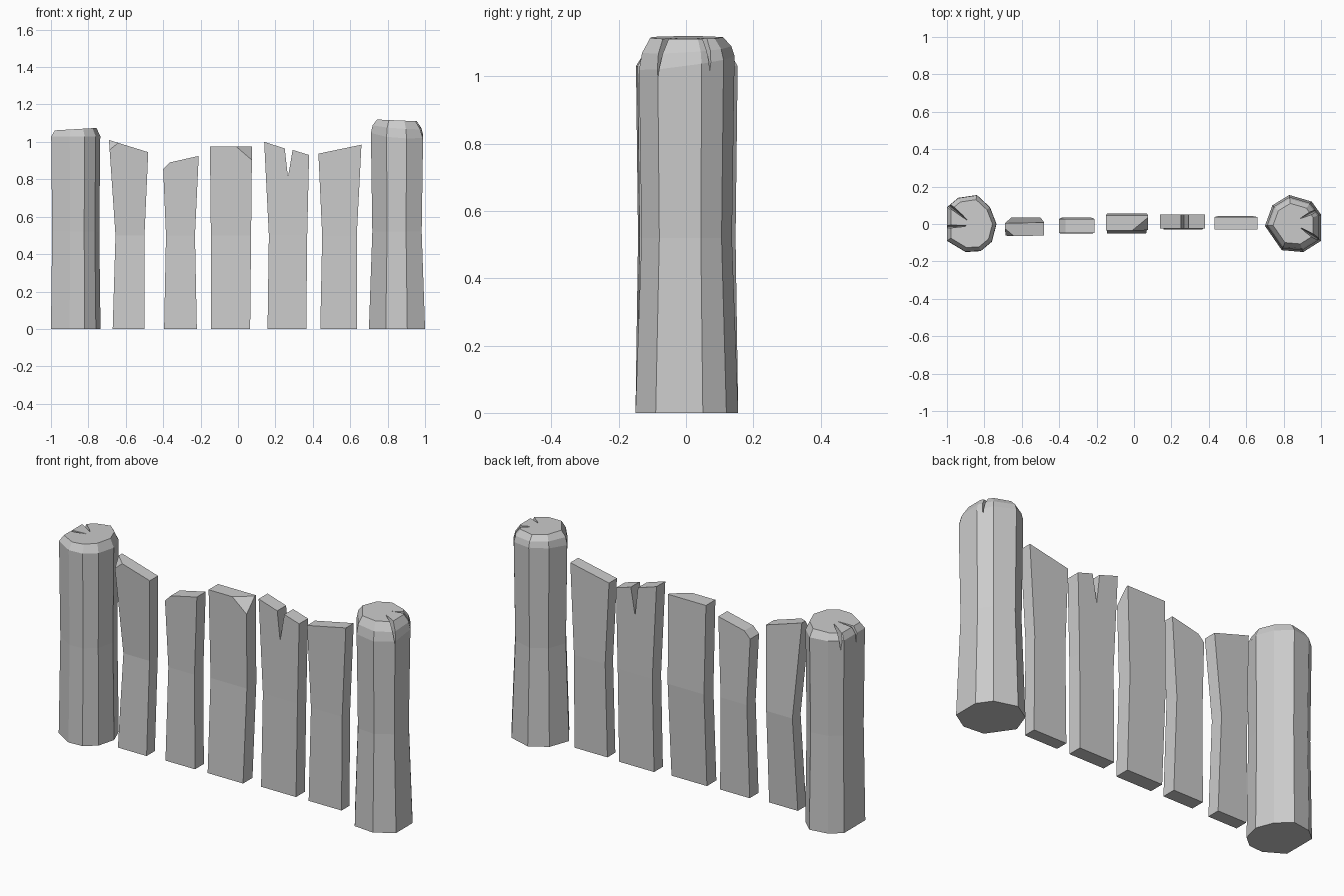
import bpy
import bmesh
from mathutils import Vector

cube = bpy.data.objects.get("Cube")
if cube:
    bpy.data.objects.remove(cube, do_unlink=True)

# One weathered grey for the whole fence
grey = bpy.data.materials.new("weathered_grey")
grey.use_nodes = True
grey.diffuse_color = (0.6, 0.6, 0.6, 1)
grey.node_tree.nodes["Principled BSDF"].inputs["Base Color"].default_value = (0.6, 0.6, 0.6, 1)


def finish(name, bm):
    bmesh.ops.recalc_face_normals(bm, faces=bm.faces)
    mesh = bpy.data.meshes.new(name)
    bm.to_mesh(mesh)
    bm.free()
    mesh.materials.append(grey)
    obj = bpy.data.objects.new(name, mesh)
    bpy.context.collection.objects.link(obj)
    return obj


def plank(name, bottom, middle, top, front, thick, chip=None):
    """Board bent at mid height: x ranges, top outline right to left, front y at three levels."""
    bm = bmesh.new()
    bend = 0.5
    low, mid, high = front
    outline = [(bottom[0], 0, low), (bottom[1], 0, low), (middle[1], bend, mid)]
    outline += [(x, z, mid + (high - mid) * (z - bend) / bend) for x, z in top]
    outline.append((middle[0], bend, mid))
    f = [bm.verts.new((x, y, z)) for x, z, y in outline]
    b = [bm.verts.new((x, y + thick, z)) for x, z, y in outline]
    for side in (f, b):
        bm.faces.new([side[0], side[1], side[2], side[-1]])
        bm.faces.new(side[2:])
    n = len(f)
    for i in range(n):
        j = (i + 1) % n
        bm.faces.new([f[i], f[j], b[j], b[i]])
    # Broken corner: slice off everything outside the plane through three points
    if chip:
        p, q, r = map(Vector, chip)
        normal = (q - p).cross(r - p)
        if normal.z < 0:
            normal.negate()
        geom = bm.verts[:] + bm.edges[:] + bm.faces[:]
        cut = bmesh.ops.bisect_plane(bm, geom=geom, plane_co=p, plane_no=normal, clear_outer=True)
        edges = [e for e in cut["geom_cut"] if isinstance(e, bmesh.types.BMEdge)]
        bmesh.ops.edgeloop_fill(bm, edges=edges)
    return finish(name, bm)


def post(name, section, centre, rings, cracks):
    """Faceted log; rings are (height, scale, tilt along x, tilt along y)."""
    bm = bmesh.new()
    loops = []
    for z, s, tx, ty in rings:
        loops.append([bm.verts.new((centre + (x - centre) * s, y * s,
                                    z + tx * (x - centre) + ty * y)) for x, y in section])
    n = len(section)
    for a, b in zip(loops, loops[1:]):
        for i in range(n):
            j = (i + 1) % n
            bm.faces.new([a[i], a[j], b[j], b[i]])
    bm.faces.new(loops[0])
    bm.faces.new(loops[-1])
    obj = finish(name, bm)
    # Wedge shaped cracks, narrow at the heart and at the lower end
    for inner, outer, width, depth in cracks:
        top = rings[-1][0] + 0.04
        a, o = Vector((*inner, top)), Vector((*outer, top))
        d = (o - a).normalized()
        side = Vector((-d.y, d.x, 0)) * width
        low = o - Vector((0, 0, depth + 0.04))
        wb = bmesh.new()
        w = [wb.verts.new(c) for c in (a - Vector((0, 0, 0.06)), a, o + side, o - side, low)]
        bmesh.ops.convex_hull(wb, input=w)
        cutter = finish("crack_cutter", wb)
        cutter.hide_render = True
        mod = obj.modifiers.new("crack", "BOOLEAN")
        mod.operation = "DIFFERENCE"
        mod.solver = "EXACT"
        mod.object = cutter
        bpy.context.view_layer.update()
        carved = bpy.data.meshes.new_from_object(
            obj.evaluated_get(bpy.context.evaluated_depsgraph_get()))
        obj.modifiers.clear()
        obj.data = carved
        bpy.data.objects.remove(cutter, do_unlink=True)
    return obj


# End posts
post("right_post",
     [(-1, -.09), (-.90, -.15), (-.82, -.145), (-.76, -.095), (-.735, 0),
      (-.77, .09), (-.84, .155), (-.94, .14), (-1, .09)], -.87,
     [(0, 1, 0, 0), (.52, .95, 0, 0), (1.03, .99, 0, 0), (1.068, .84, .05, 0)],
     [((-.89, .02), (-1.0, .11), .018, .10), ((-.89, -.01), (-1.02, -.015), .015, .12)])
post("left_post",
     [(.70, -.01), (.79, -.14), (.905, -.15), (1, -.09), (1, .05),
      (.95, .12), (.83, .155), (.74, .10)], .85,
     [(0, 1, 0, 0), (.52, .88, 0, 0), (1.04, .93, -.06, .12),
      (1.08, .87, -.06, .05), (1.115, .71, -.03, 0)],
     [((.89, .03), (1.0, .085), .02, .13), ((.89, -.02), (1.0, -.09), .02, .13)])

# Boards between the posts, from the model's right to its left
plank("board_1", (-.67, -.50), (-.655, -.50), [(-.48, .945), (-.69, 1.01)],
      (-.06, -.035, -.065), .07,
      chip=[(-.69, -.065, .95), (-.64, -.065, .995), (-.69, -.025, 1.01)])
plank("board_2", (-.395, -.22), (-.385, -.23), [(-.21, .925), (-.365, .89), (-.40, .855)],
      (-.05, -.04, -.05), .075)
plank("board_3", (-.145, .065), (-.145, .07), [(.075, .975), (-.15, .975)],
      (-.05, -.025, -.035), .08,
      chip=[(-.01, -.035, .975), (.075, -.035, .90), (.075, .035, .975)])
plank("board_4", (.158, .365), (.165, .37),
      [(.38, .93), (.292, .957), (.267, .81), (.25, .965), (.14, 1.0)],
      (-.03, -.025, -.025), .075)
plank("board_5", (.44, .635), (.45, .635), [(.66, .985), (.43, .937)],
      (-.03, -.025, -.03), .067)
